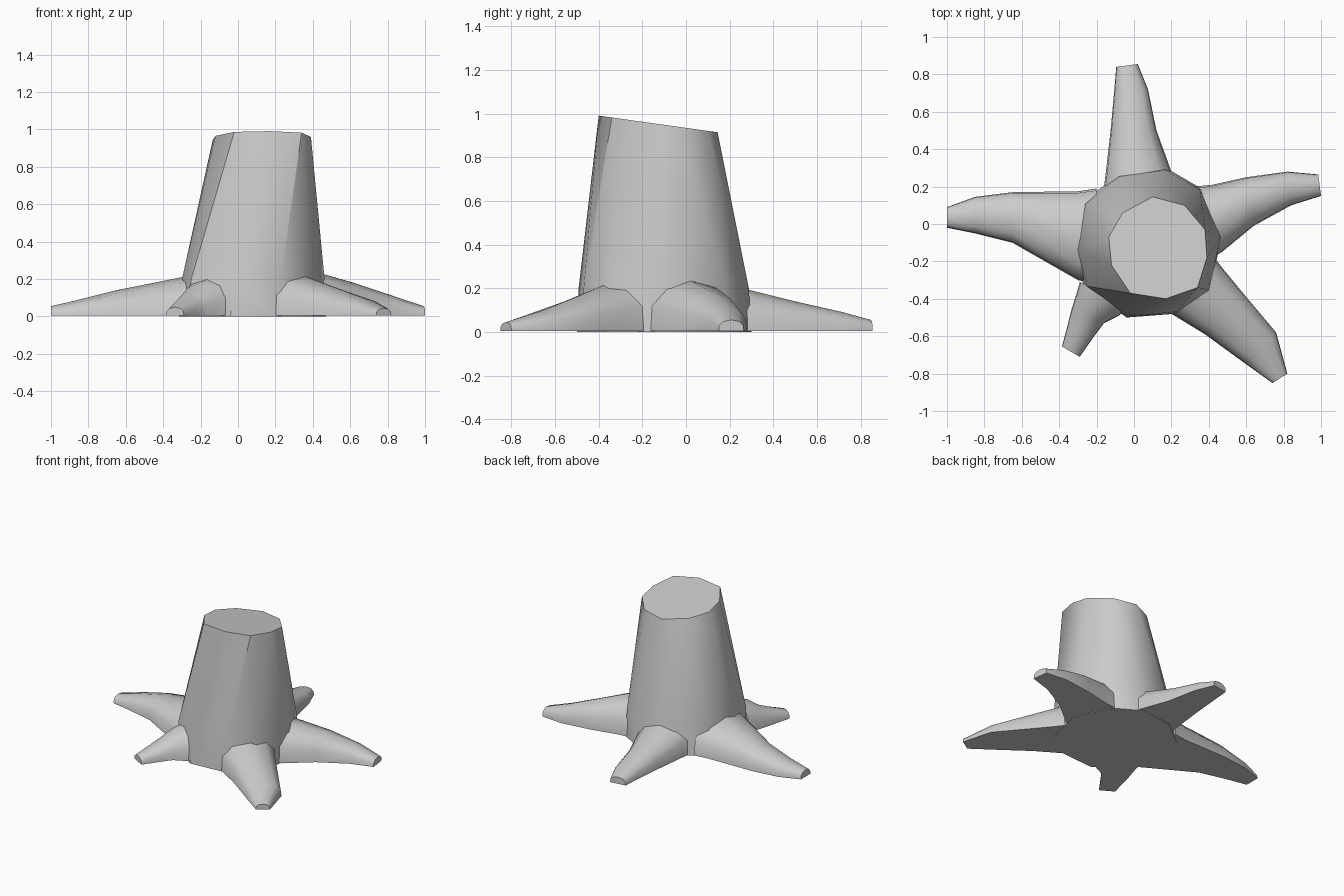
import bpy, bmesh
from mathutils import Vector

if "Cube" in bpy.data.objects:
    bpy.data.objects.remove(bpy.data.objects["Cube"])


def loft(name, rings, angle):
    """Skin closed rings of equal length, cap both ends, shade smooth with sharp edges."""
    bm = bmesh.new()
    rows = [[bm.verts.new(p) for p in ring] for ring in rings]
    n = len(rows[0])
    for a, b in zip(rows, rows[1:]):
        for i in range(n):
            j = (i + 1) % n
            bm.faces.new((a[i], a[j], b[j], b[i]))
    bm.faces.new(rows[0])
    bm.faces.new(rows[-1])
    bmesh.ops.recalc_face_normals(bm, faces=bm.faces)
    mesh = bpy.data.meshes.new(name)
    bm.to_mesh(mesh)
    bm.free()
    ob = bpy.data.objects.new(name, mesh)
    bpy.context.collection.objects.link(ob)
    bpy.context.view_layer.objects.active = ob
    ob.select_set(True)
    bpy.ops.object.shade_smooth_by_angle(angle=angle)
    ob.select_set(False)


# Trunk: irregular ten-sided base lofted to a slanted cut
base = [(.17, .30), (.36, .19), (.47, -.07), (.40, -.37), (.22, -.48),
        (-.04, -.50), (-.27, -.33), (-.315, -.13), (-.27, .12), (-.08, .27)]
cut = [(.10, .145), (.27, .10), (.38, -.03), (.39, -.18), (.34, -.34),
       (.17, -.40), (-.02, -.37), (-.12, -.22), (-.135, -.07), (-.06, .06)]
bottom = [Vector((x, y, 0)) for x, y in base]
top = [Vector((x, y, .935 - .14 * y)) for x, y in cut]
flare = [b.lerp(t, .08) for b, t in zip(bottom, top)]
for p in flare:
    p.z = .2
loft("trunk", [bottom, flare, top], 0.7)

# Roots: stations of (one edge, other edge, height), arched with a flat underside
ARCH = [(0, 0), (.02, .5), (.18, .85), (.5, 1), (.82, .85), (.98, .5), (1, 0)]
roots = {
    "left_root": [((-.20, -.32), (-.20, .19), .23), ((-.30, -.30), (-.30, .175), .205),
                  ((-.65, -.10), (-.65, .17), .135), ((-.85, -.05), (-.85, .145), .085),
                  ((-1, -.02), (-1, .09), .05)],
    "back_root": [((-.16, .20), (.21, .20), .21), ((-.15, .28), (.20, .28), .19),
                  ((-.125, .50), (.12, .50), .135), ((-.105, .72), (.075, .72), .085),
                  ((-.095, .84), (.02, .855), .05)],
    "right_root": [((.38, -.20), (.32, .20), .24), ((.47, -.15), (.42, .21), .225),
                   ((.64, -.01), (.60, .25), .175), ((.84, .10), (.82, .28), .105),
                   ((1, .15), (.985, .265), .05)],
    "front_right_root": [((.13, -.43), (.41, -.15), .24), ((.20, -.48), (.46, -.22), .22),
                         ((.38, -.59), (.60, -.39), .16), ((.60, -.75), (.76, -.58), .09),
                         ((.74, -.85), (.82, -.80), .04)],
    "front_left_root": [((-.29, -.31), (-.02, -.44), .20), ((-.31, -.38), (-.08, -.49), .175),
                        ((-.335, -.46), (-.16, -.53), .125), ((-.36, -.56), (-.22, -.61), .085),
                        ((-.385, -.655), (-.29, -.71), .045)],
}
for name, stations in roots.items():
    rings = []
    for a, b, h in stations:
        a, b = Vector((*a, .005)), Vector((*b, .005))
        rings.append([a.lerp(b, t) + Vector((0, 0, h * z)) for t, z in ARCH])
    loft(name, rings, 0.9)
